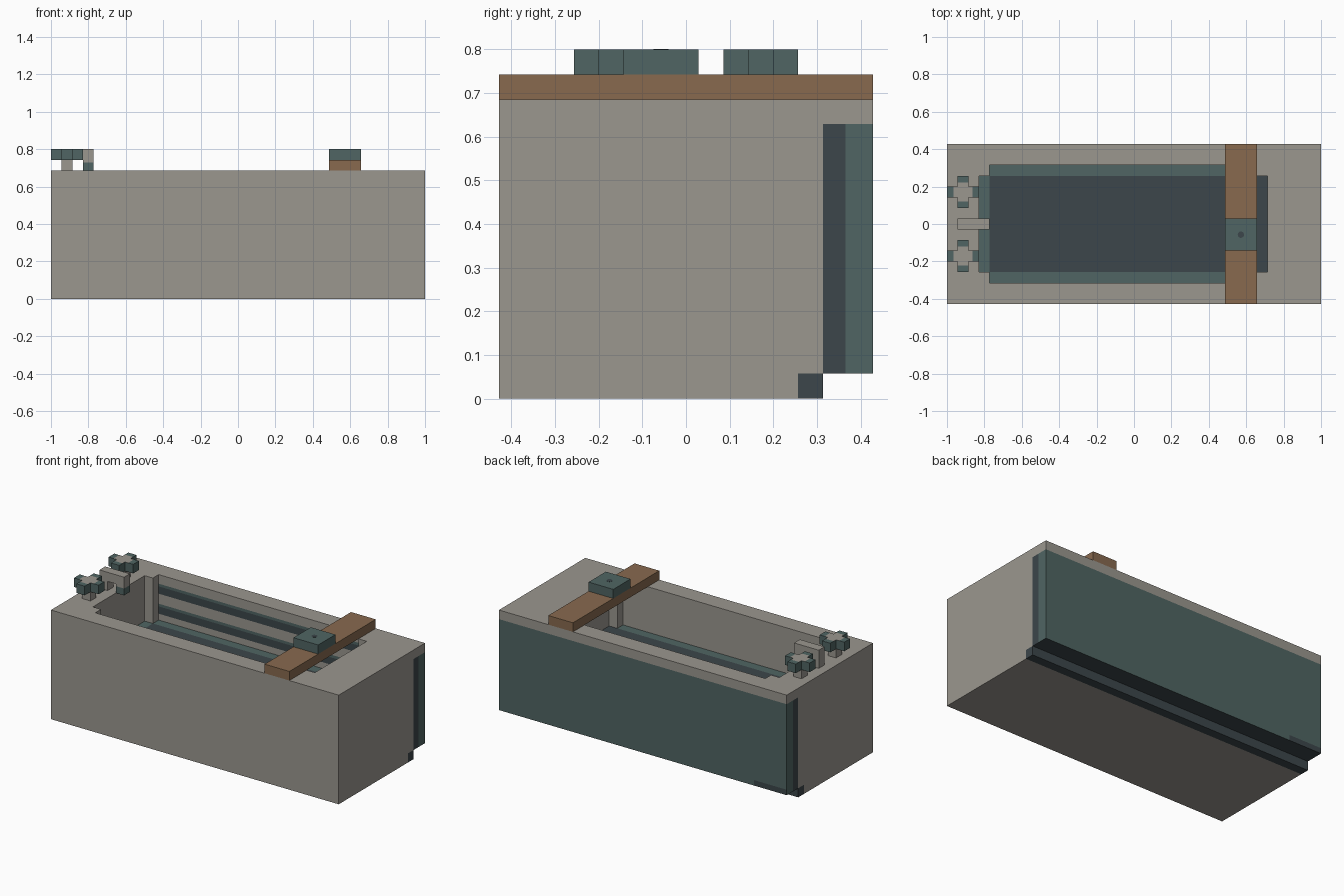
import bpy
import bmesh
from itertools import product
from mathutils import Vector

if "Cube" in bpy.data.objects:
    bpy.data.objects.remove(bpy.data.objects["Cube"])

U = 2 / 35  # one small block; all dimensions below are in blocks


def material(name, rgb):
    m = bpy.data.materials.new(name)
    m.use_nodes = True
    m.diffuse_color = (*rgb, 1)
    m.node_tree.nodes["Principled BSDF"].inputs["Base Color"].default_value = (*rgb, 1)
    return m


MATS = [material("stone grey", (0.328, 0.309, 0.275)),
        material("teal", (0.08, 0.13, 0.125)),
        material("dark slate", (0.045, 0.061, 0.069)),
        material("brown wood", (0.246, 0.144, 0.078))]
GREY, TEAL, DARK, WOOD = range(4)


def block_mesh(name, cuts, solid, paint, at=(0, 0, 0)):
    """Skin the filled cells of a cut-up block; paint(centre, normal) gives the colour."""
    bm = bmesh.new()
    size = [len(c) - 1 for c in cuts]
    verts = {}

    def vert(key):
        if key not in verts:
            verts[key] = bm.verts.new([cuts[a][key[a]] for a in range(3)])
        return verts[key]

    def filled(cell):
        if any(not 0 <= cell[a] < size[a] for a in range(3)):
            return False
        return solid(*[(cuts[a][cell[a]] + cuts[a][cell[a] + 1]) / 2 for a in range(3)])

    for cell in product(*map(range, size)):
        if not filled(cell):
            continue
        for a, step in product(range(3), (0, 1)):
            near = list(cell)
            near[a] += 2 * step - 1
            if filled(near):
                continue
            b, c = (a + 1) % 3, (a + 2) % 3
            ring = []
            for i, j in ((0, 0), (1, 0), (1, 1), (0, 1)):
                key = list(cell)
                key[a] += step
                key[b] += i
                key[c] += j
                ring.append(vert(tuple(key)))
            face = bm.faces.new(ring if step else ring[::-1])
            normal = Vector((0, 0, 0))
            normal[a] = 2 * step - 1
            face.material_index = paint(face.calc_center_median(), normal)
    for v in bm.verts:
        v.co = (v.co + Vector(at)) * U
    mesh = bpy.data.meshes.new(name)
    bm.to_mesh(mesh)
    bm.free()
    for m in MATS:
        mesh.materials.append(m)
    ob = bpy.data.objects.new(name, mesh)
    bpy.context.collection.objects.link(ob)
    return ob


def box(name, x, y, z, colour):
    return block_mesh(name, (x, y, z), lambda *p: True, lambda c, n: colour)


# Tub body: basin cut from above, overhanging panel along the back
def tub_solid(x, y, z):
    if y > 5.5 and z < 1:
        return False
    wide = -13.5 < x < 11.5 and abs(y) < 5.5
    long = -14.5 < x < 12.5 and abs(y) < 4.5
    return not (z > 7 and (wide or long))


def tub_paint(c, n):
    inside = abs(c.x) < 14.4
    # basin floor with a teal border
    if n.z > 0 and c.z < 7.1:
        return TEAL if abs(c.y) > 4.5 or c.x < -13.5 else DARK
    # underside of the panel and the bar below it
    if c.y > 4.5 and c.z < 1.01 and (n.z < 0 or n.y > 0 or n.x):
        return DARK
    # back panel and its ends
    if 1 < c.z < 11 and n.y > 0 and c.y > 7:
        return DARK if c.x < -13.5 and c.z < 1.6 else TEAL
    if 1 < c.z < 11 and abs(n.x) > 0.5 and abs(c.x) > 17 and c.y > 5.5:
        return DARK if c.y < 6.4 else TEAL
    # stripes inside the basin
    if n.y < 0 and inside and 5 < c.y < 6:
        if 7.7 < c.z < 8.5 or 9.9 < c.z < 10.7:
            return DARK
        if 8.5 < c.z < 8.8 or 10.7 < c.z < 11:
            return TEAL
    return GREY


block_mesh("tub_body",
           ([-17.5, -14.5, -13.5, 11.5, 12.5, 17.5],
            [-7.5, -5.5, -4.5, 4.5, 5.5, 6.4, 7.5],
            [0, 1, 1.6, 7, 7.7, 8.5, 8.8, 9.9, 10.7, 11, 12]),
           tub_solid, tub_paint)

# Tap handles: four-armed crosses on short stems
arms = [-1.5, -0.9, -0.5, 0.5, 0.9, 1.5]
for side, y in (("left", 3), ("right", -3)):
    block_mesh(side + "_tap_handle", (arms, arms, [13, 14]),
               lambda x, y, z: min(abs(x), abs(y)) < 0.5,
               lambda c, n: GREY if n.z > 0 and max(abs(c.x), abs(c.y)) < 0.9 else TEAL,
               at=(-16, y, 0))
    box(side + "_tap_stem", [-16.5, -15.5], [y - 0.5, y + 0.5], [12, 13], GREY)

# Spout
box("spout_post", [-16.5, -15.5], [-0.5, 0.5], [12, 13], GREY)
box("spout_arm", [-16.5, -13.5], [-0.5, 0.5], [13, 14], GREY)
block_mesh("spout_tip", ([-14.5, -13.5], [-0.5, 0.5], [12, 12.75, 13]),
           lambda *p: True, lambda c, n: TEAL if c.z < 12.75 else GREY)

# Tray board and soap block
box("tray_board", [8.5, 11.5], [-7.5, 7.5], [12, 13], WOOD)
box("soap_block", [8.5, 11.5], [-2.5, 0.5], [13, 14], TEAL)
bpy.ops.mesh.primitive_cylinder_add(vertices=16, radius=0.3 * U, depth=0.002,
                                    location=(10 * U, -U, 14 * U))
dot = bpy.context.object
dot.name = "soap_dot"
dot.data.materials.append(MATS[DARK])
